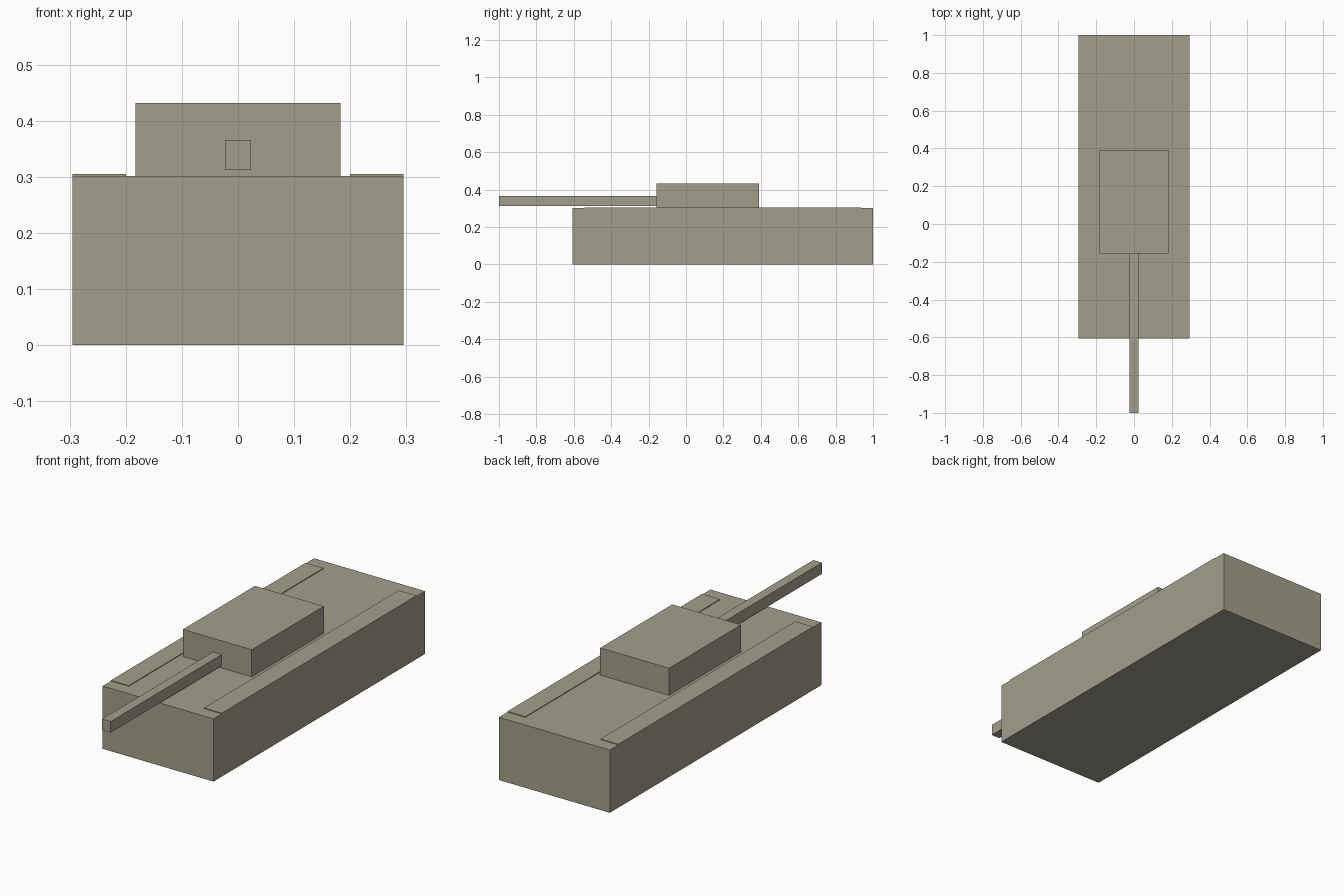
import bpy

if "Cube" in bpy.data.objects:
    bpy.data.objects.remove(bpy.data.objects["Cube"])

# Olive-grey paint
paint = bpy.data.materials.new("olive_paint")
paint.diffuse_color = (0.37, 0.345, 0.265, 1)
paint.use_nodes = True
paint.node_tree.nodes["Principled BSDF"].inputs["Base Color"].default_value = paint.diffuse_color


def box(name, x, y, z):
    """Axis-aligned box from (min, max) ranges."""
    bpy.ops.mesh.primitive_cube_add(size=1, location=[(a + b) / 2 for a, b in (x, y, z)])
    ob = bpy.context.object
    ob.name = name
    ob.scale = [b - a for a, b in (x, y, z)]
    bpy.ops.object.transform_apply(location=False, rotation=False, scale=True)
    ob.data.materials.append(paint)
    return ob


# Hull
box("hull", (-0.295, 0.295), (-0.607, 1.0), (0.0, 0.3015))

# Raised strips over the tracks, one per side
for side, x in (("left", (-0.295, -0.2)), ("right", (0.2, 0.295))):
    box(side + "_track_cover", x, (-0.544, 0.935), (0.3, 0.305))

# Turret and gun barrel
box("turret", (-0.183, 0.183), (-0.157, 0.39), (0.3, 0.432))
box("gun_barrel", (-0.023, 0.023), (-1.0, -0.15), (0.312, 0.366))
